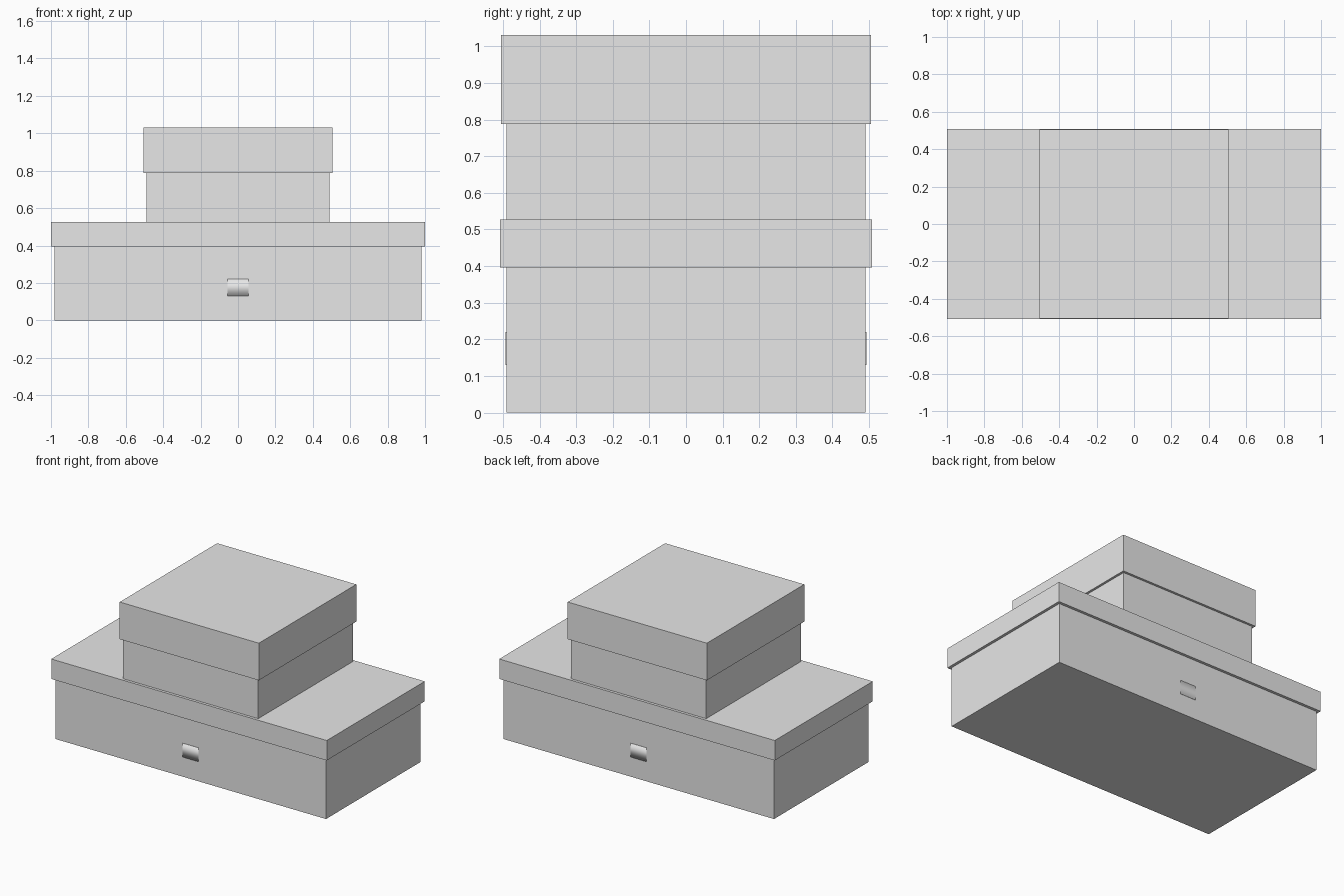
import bpy

cube = bpy.data.objects.get("Cube")
if cube:
    bpy.data.objects.remove(cube, do_unlink=True)

# One plain grey for everything
grey = bpy.data.materials.new("light_grey")
grey.use_nodes = True
colour = (0.8, 0.8, 0.8, 1)
grey.diffuse_color = colour
grey.node_tree.nodes["Principled BSDF"].inputs["Base Color"].default_value = colour


def box(name, half_x, half_y, bottom, top, y=0):
    bpy.ops.mesh.primitive_cube_add(size=2, location=(0, y, (bottom + top) / 2))
    obj = bpy.context.object
    obj.name = name
    obj.scale = (half_x, half_y, (top - bottom) / 2)
    bpy.ops.object.transform_apply(location=False, rotation=False, scale=True)
    obj.data.materials.append(grey)
    return obj


# Wide lower box with its overhanging lid
box("lower_box", 0.982, 0.49, 0, 0.398)
box("lower_lid", 1.0, 0.508, 0.396, 0.527)

# Square upper box with its deeper lid
box("upper_box", 0.49, 0.49, 0.527, 0.79)
box("upper_lid", 0.505, 0.505, 0.788, 1.032)

# Thin softly shaded handle plates, front and back, with crisp ends
for name, side in (("front_handle", -1), ("back_handle", 1)):
    handle = box(name, 0.057, 0.003, 0.13, 0.22, side * 0.49)
    for face in handle.data.polygons:
        face.use_smooth = abs(face.normal.x) < 0.5
